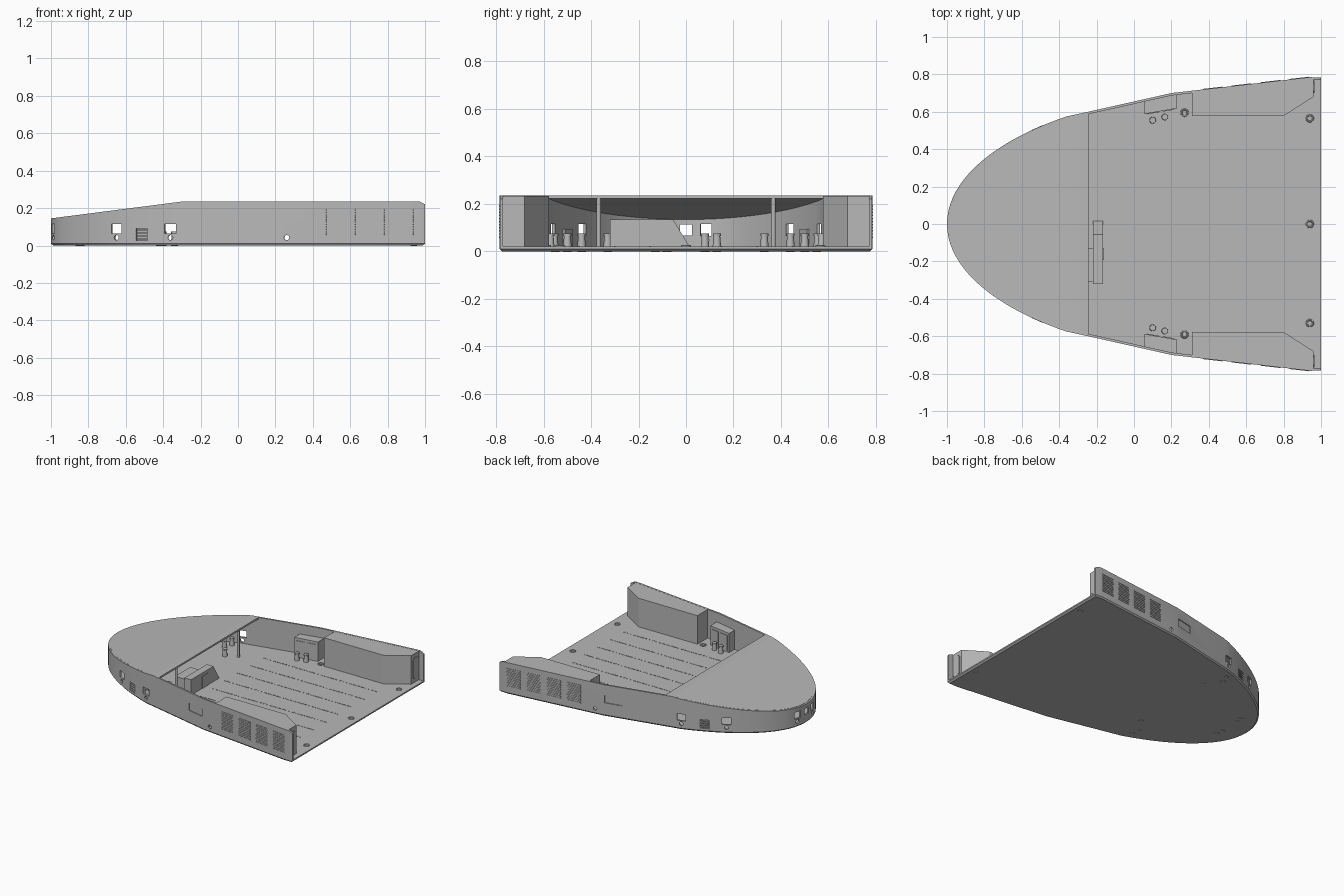
import bpy, bmesh, math
from mathutils import Matrix, Vector

if "Cube" in bpy.data.objects:
    bpy.data.objects.remove(bpy.data.objects["Cube"])

grey = bpy.data.materials.new("hull grey")
grey.diffuse_color = (0.48, 0.48, 0.48, 1)
grey.use_nodes = True
grey.node_tree.nodes["Principled BSDF"].inputs["Base Color"].default_value = grey.diffuse_color
DECK, TOP, THICK, ROOF_END = 0.02, 0.235, 0.013, -0.245


def finish(name, bm, smooth=False):
    bmesh.ops.recalc_face_normals(bm, faces=bm.faces)
    me = bpy.data.meshes.new(name)
    bm.to_mesh(me)
    bm.free()
    ob = bpy.data.objects.new(name, me)
    bpy.context.collection.objects.link(ob)
    me.materials.append(grey)
    if smooth:
        shade(ob)
    return ob


def shade(ob):
    bpy.ops.object.select_all(action='DESELECT')
    ob.select_set(True)
    bpy.context.view_layer.objects.active = ob
    bpy.ops.object.shade_smooth_by_angle(angle=math.radians(30))


def add_box(bm, mat, size):
    bmesh.ops.create_cube(bm, size=1, matrix=mat @ Matrix.Diagonal((*size, 1)))


def add_cyl(bm, mat, r, h, r2=None, n=16):
    bmesh.ops.create_cone(bm, cap_ends=True, segments=n, radius1=r,
                          radius2=r if r2 is None else r2, depth=h, matrix=mat)


def at(x, y, z):
    return Matrix.Translation((x, y, z))


def prism(name, pts, z0, z1):
    bm = bmesh.new()
    f = bm.faces.new([bm.verts.new((x, y, z0)) for x, y in pts])
    ext = bmesh.ops.extrude_face_region(bm, geom=[f])["geom"]
    bmesh.ops.translate(bm, vec=(0, 0, z1 - z0),
                        verts=[v for v in ext if isinstance(v, bmesh.types.BMVert)])
    return finish(name, bm)


# plan outline: curved bow, then straight runs to the stern
SIDE = [(-0.36, 0.575), (-0.245, 0.6), (0.2, 0.70), (0.94, 0.785), (1.0, 0.783)]


def half(x):
    if x <= -0.36:
        return 0.719 * math.sqrt(max(0, 1 - ((0.6 - x) / 1.6) ** 2))
    for (xa, ya), (xb, yb) in zip(SIDE, SIDE[1:]):
        if x <= xb:
            return ya + (yb - ya) * (x - xa) / (xb - xa)
    return SIDE[-1][1]


def height(x):
    if x > 0.97:
        return TOP - (x - 0.97) * 0.5
    return min(TOP, 0.145 + (x + 1) * 0.09 / 0.7)


def frame(x, s, z):
    """Matrix on the hull skin: local x along it, local y outward."""
    if x <= -0.999:
        n = Vector((-1, 0, 0))
    else:
        d = 0.004
        n = Vector((-(half(x + d) - half(x - d)), s * 2 * d, 0)).normalized()
    t = n.cross(Vector((0, 0, 1)))
    m = Matrix((t, n, (0, 0, 1))).transposed().to_4x4()
    return at(x, s * half(x), z) @ m


bow = [-1 + 0.64 * (1 - math.cos(i / 20 * math.pi / 2)) for i in range(21)]
xs = bow + [-0.3, -0.245, 0.2, 0.94, 0.97, 1.0]
outer = [(x, -half(x)) for x in reversed(xs)] + [(x, half(x)) for x in xs[1:]]
inner = []
for i, (x, y) in enumerate(outer):
    a, b = outer[max(i - 1, 0)], outer[min(i + 1, len(outer) - 1)]
    n = Vector((b[1] - a[1], a[0] - b[0])).normalized()
    inner.append((x + n.x * THICK, y + n.y * THICK) if x < 0.99 else
                 (x, y - math.copysign(THICK, y)))

# deck slab with chamfered bottom edge
bm = bmesh.new()
rings = [[bm.verts.new((x * k, y * k, z)) for x, y in outer]
         for k, z in ((0.988, 0), (1, 0.01), (1, DECK))]
for a, b in zip(rings, rings[1:]):
    for i in range(len(a)):
        j = (i + 1) % len(a)
        bm.faces.new((a[i], a[j], b[j], b[i]))
bm.faces.new(rings[0])
bm.faces.new(rings[-1])
finish("deck", bm, True)

# hull wall
bm = bmesh.new()
secs = []
for (x, y), (u, v) in zip(outer, inner):
    h = height(x)
    secs.append([bm.verts.new(p) for p in
                 ((x, y, DECK - 0.003), (x, y, h), (u, v, h), (u, v, DECK - 0.003))])
for a, b in zip(secs, secs[1:]):
    for i in range(4):
        j = (i + 1) % 4
        bm.faces.new((a[i], a[j], b[j], b[i]))
bm.faces.new(secs[0])
bm.faces.new(secs[-1])
wall = finish("hull_wall", bm)

# openings: windows, round ports, side recess and ladder
bm = bmesh.new()
side_x = Matrix.Rotation(math.pi / 2, 4, 'X')
add_box(bm, frame(-1, 1, 0.09), (0.05, 0.1, 0.045))
for s in (1, -1):
    for x in (-0.988, -0.65, -0.362):
        add_box(bm, frame(x, s, 0.09), (0.05 if x < -0.9 else 0.064, 0.08, 0.05))
    for x in (-0.988, -0.65, -0.362, 0.26):
        add_cyl(bm, frame(x, s, 0.042) @ side_x, 0.014, 0.08)
    add_box(bm, frame(0.125, s, 0.127), (0.13, 0.08, 0.055))
    add_box(bm, frame(-0.515, s, 0.058), (0.066, 0.08, 0.064))
cutter = finish("opening_cutter", bm)
mod = wall.modifiers.new("openings", 'BOOLEAN')
mod.operation, mod.solver, mod.object = 'DIFFERENCE', 'EXACT', cutter
bpy.context.view_layer.objects.active = wall
bpy.ops.object.modifier_apply(modifier=mod.name)
bpy.data.objects.remove(cutter)
shade(wall)

# sloping foredeck roof
bm = bmesh.new()
rows = []
for x, y in [p for p in inner[len(outer) // 2:] if p[0] < ROOF_END + 0.005]:
    h = height(x)
    rows.append([bm.verts.new(p) for p in
                 ((x, -y - 0.002, h), (x, y + 0.002, h),
                  (x, y + 0.002, h - 0.013), (x, -y - 0.002, h - 0.013))])
for a, b in zip(rows, rows[1:]):
    for i in range(4):
        j = (i + 1) % 4
        bm.faces.new((a[i], a[j], b[j], b[i]))
bm.faces.new(rows[0])
bm.faces.new(rows[-1])
finish("foredeck_roof", bm)

# control cabin with one sloping end, and its door
bm = bmesh.new()
f = bm.faces.new([bm.verts.new((-0.22, y, z)) for y, z in
                  ((-0.32, DECK), (0.015, DECK), (-0.055, 0.135), (-0.32, 0.135))])
ext = bmesh.ops.extrude_face_region(bm, geom=[f])["geom"]
bmesh.ops.translate(bm, vec=(0.055, 0, 0),
                    verts=[v for v in ext if isinstance(v, bmesh.types.BMVert)])
add_box(bm, at(-0.26, -0.22, 0.07), (0.09, 0.18, 0.1))
add_box(bm, at(-0.164, -0.16, 0.066), (0.006, 0.066, 0.09))
finish("cabin", bm)

for s in (1, -1):
    tag = "left" if s < 0 else "right"
    # stern machinery housing and end door
    prism("housing_" + tag, [(x, s * y) for x, y in
          ((0.31, 0.705), (0.31, 0.578), (0.8, 0.578), (0.96, 0.68), (0.96, 0.777))],
          DECK, TOP - 0.001)
    bm = bmesh.new()
    add_box(bm, at(0.962, s * 0.733, 0.127), (0.006, 0.066, 0.155))
    bmesh.ops.bevel(bm, geom=[e for e in bm.edges if abs(e.verts[0].co.x - e.verts[1].co.x) > 0.003],
                    offset=0.012, segments=3, affect='EDGES')
    finish("housing_door_" + tag, bm)
    # side locker with two doors
    prism("locker_" + tag, [(x, s * y) for x, y in
          ((0.055, 0.662), (0.055, 0.588), (0.23, 0.618), (0.23, 0.70))], DECK, 0.165)
    bm = bmesh.new()
    rot = Matrix.Rotation(s * math.atan2(0.03, 0.175), 4, 'Z')
    for x in (0.1, 0.185):
        add_box(bm, at(x, s * (0.588 + (x - 0.055) * 0.171), 0.09) @ rot, (0.065, 0.008, 0.11))
    finish("locker_doors_" + tag, bm)
    # louvred vents on the outer skin
    bm = bmesh.new()
    for x in (0.42, 0.575, 0.73, 0.885):
        for k in range(11):
            add_box(bm, frame(x, s, 0.06 + k * 0.013), (0.105, 0.006, 0.006))
    finish("vents_" + tag, bm)
    # backs of the side recess and ladder, with rungs
    bm = bmesh.new()
    add_box(bm, frame(0.125, s, 0.127) @ at(0, -0.018, 0), (0.15, 0.012, 0.075))
    add_box(bm, frame(-0.515, s, 0.057) @ at(0, -0.018, 0), (0.08, 0.012, 0.074))
    for k in range(4):
        add_box(bm, frame(-0.515, s, 0.034 + k * 0.016) @ at(0, -0.005, 0), (0.066, 0.012, 0.005))
    finish("recess_and_ladder_" + tag, bm)
    # roof pillar
    bm = bmesh.new()
    add_cyl(bm, at(-0.255, s * 0.368, 0.122), 0.01, 0.205)
    finish("pillar_" + tag, bm, True)
    # mooring bollards
    bm = bmesh.new()
    for x, y in ((0.1, 0.555), (0.165, 0.572), (-0.4, 0.5), (-0.42, 0.44),
                 (-0.34, 0.33), (-0.85, 0.08), (-0.84, 0.13)):
        add_cyl(bm, at(x, s * y, 0.042), 0.018, 0.045, 0.014, 12)
        add_cyl(bm, at(x, s * y, 0.069), 0.017, 0.01, None, 12)
    finish("bollards_" + tag, bm, True)
    # round fittings under the bow
    bm = bmesh.new()
    for x, y in ((-0.34, 0.33), (-0.4, 0.5), (-0.42, 0.44), (-0.85, 0.08), (-0.84, 0.13), (0.94, 0.55)):
        add_cyl(bm, at(x, s * y, 0.001), 0.018, 0.006)
    finish("bottom_fittings_" + tag, bm, True)

# deck rings
for i, (x, y) in enumerate(((0.27, 0.595), (0.27, -0.59), (0.94, 0.565), (0.94, 0), (0.94, -0.53))):
    bpy.ops.mesh.primitive_torus_add(location=(x, y, 0.021), major_radius=0.017, minor_radius=0.005,
                                     major_segments=20, minor_segments=8)
    ring = bpy.context.object
    ring.name = "deck_ring_%d" % (i + 1)
    ring.data.materials.append(grey)
    shade(ring)

# tie-down tracks along the deck
bm = bmesh.new()
for k in range(-3, 4):
    for i in range(32):
        add_box(bm, at(-0.1 + i * 0.03, k * 0.15, DECK + 0.0005), (0.02, 0.006, 0.003))
finish("deck_tracks", bm)
